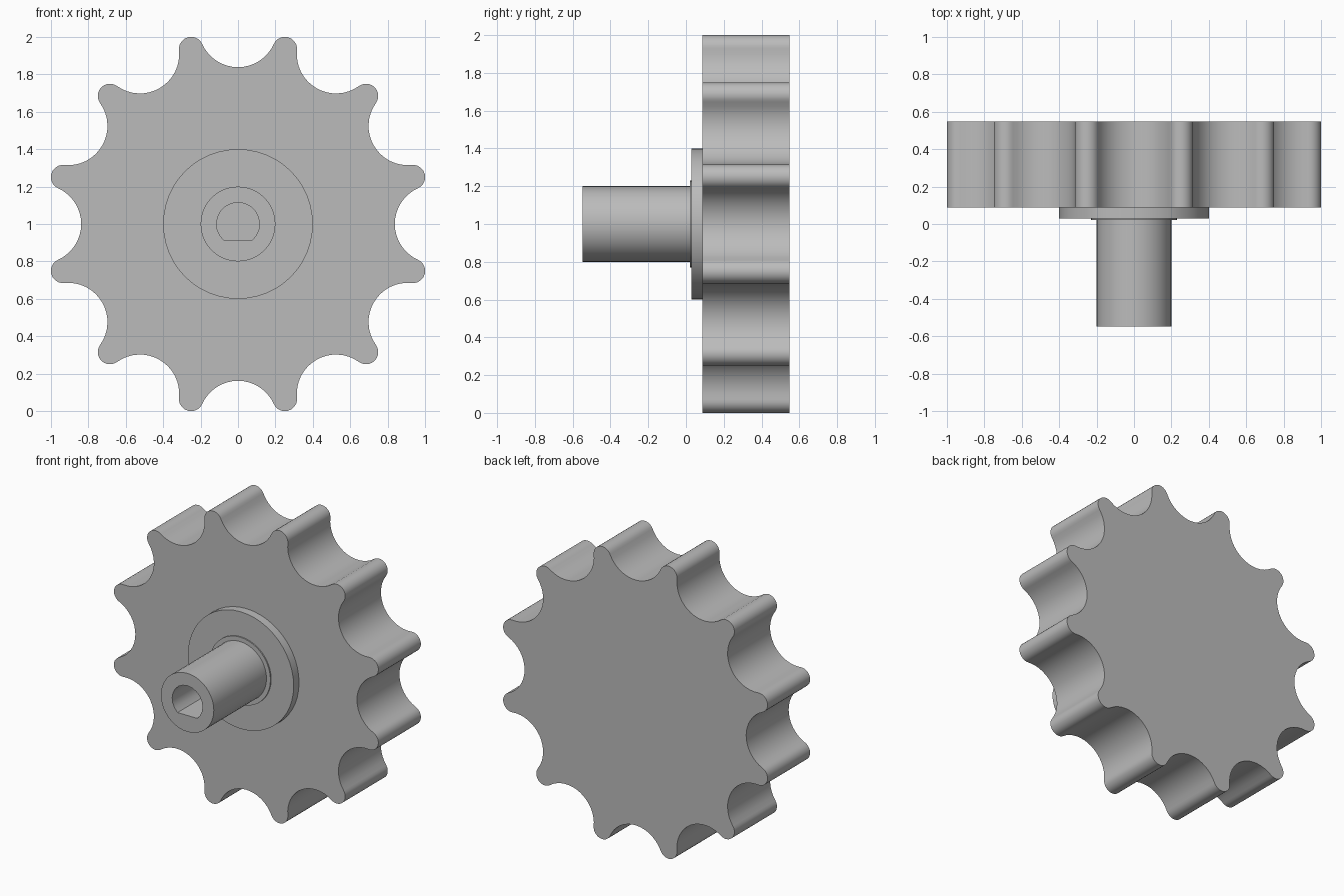
import bpy
import bmesh
from math import sin, cos, pi, hypot, atan2, asin, radians

cube = bpy.data.objects.get("Cube")
if cube:
    bpy.data.objects.remove(cube, do_unlink=True)

AXIS_Z = 1.0
TEETH = 12
HALF = 0.547          # half of the overall depth

steel = bpy.data.materials.new("steel grey")
steel.use_nodes = True
GREY = (0.5, 0.5, 0.5, 1)
steel.diffuse_color = GREY
steel.node_tree.nodes["Principled BSDF"].inputs["Base Color"].default_value = GREY


def arc(cx, cz, r, a0, a1, n):
    """n + 1 points along an arc, angles measured from +x towards +z."""
    return [(cx + r * cos(a0 + (a1 - a0) * i / n),
             cz + r * sin(a0 + (a1 - a0) * i / n)) for i in range(n + 1)]


def circle(r, n=40):
    return arc(0, 0, r, 0, 2 * pi, n)[:-1]


def prism(name, loops, y0, y1):
    """Fill the outline (with optional holes) at y0 and extrude it to y1."""
    bm = bmesh.new()
    edges = []
    for loop in loops:
        vs = [bm.verts.new((x, y0, z + AXIS_Z)) for x, z in loop]
        edges += [bm.edges.new((v, vs[i - 1])) for i, v in enumerate(vs)]
    if len(loops) == 1:
        bm.faces.new(vs)
    else:
        bmesh.ops.triangle_fill(bm, edges=edges, use_beauty=True)
    ext = bmesh.ops.extrude_face_region(bm, geom=bm.faces[:], use_keep_orig=True)
    for v in ext["geom"]:
        if isinstance(v, bmesh.types.BMVert):
            v.co.y = y1
    bmesh.ops.recalc_face_normals(bm, faces=bm.faces[:])
    mesh = bpy.data.meshes.new(name)
    bm.to_mesh(mesh)
    bm.free()
    mesh.materials.append(steel)
    obj = bpy.data.objects.new(name, mesh)
    bpy.context.collection.objects.link(obj)
    bpy.ops.object.select_all(action="DESELECT")
    obj.select_set(True)
    bpy.context.view_layer.objects.active = obj
    bpy.ops.object.shade_smooth_by_angle(angle=radians(35))
    return obj


def sprocket_outline(root=0.838, tip_r=0.065):
    """Round roller valleys joined tangentially to round tooth tips."""
    step = 2 * pi / TEETH
    tip_d = (1 - tip_r) / cos(step / 2)
    tx, tz = tip_d * cos(step / 2), tip_d * sin(step / 2)
    # valley radius that makes valley and tip circles touch
    k = root - tx
    valley_r = (tz ** 2 + k ** 2 - tip_r ** 2) / (2 * (tip_r - k))
    vx = root + valley_r
    lean = atan2(tz, tx - vx)          # from valley centre to tip centre
    pts = []
    for i in range(TEETH):
        a = i * step
        local = arc(vx, 0, valley_r, 2 * pi - lean, lean, 16)
        end = 2 * (step / 2) - (lean - pi)
        local += arc(tx, tz, tip_r, lean - pi, end, 12)[1:-1]
        pts += [(x * cos(a) - z * sin(a), x * sin(a) + z * cos(a)) for x, z in local]
    return pts


# Toothed wheel
prism("toothed_wheel", [sprocket_outline()], 0.088, HALF)

# Hub flange and shoulder ring
prism("hub_flange", [circle(0.4, 48)], 0.03, 0.088)
prism("shoulder_ring", [circle(0.23)], 0.022, 0.03)

# Shaft with a D-shaped bore, flat side down
BORE, FLAT = 0.115, 0.088
dip = asin(FLAT / BORE)
d_bore = arc(0, 0, BORE, -dip, pi + dip, 16)
prism("shaft", [circle(0.2), d_bore], -HALF, 0.022)
